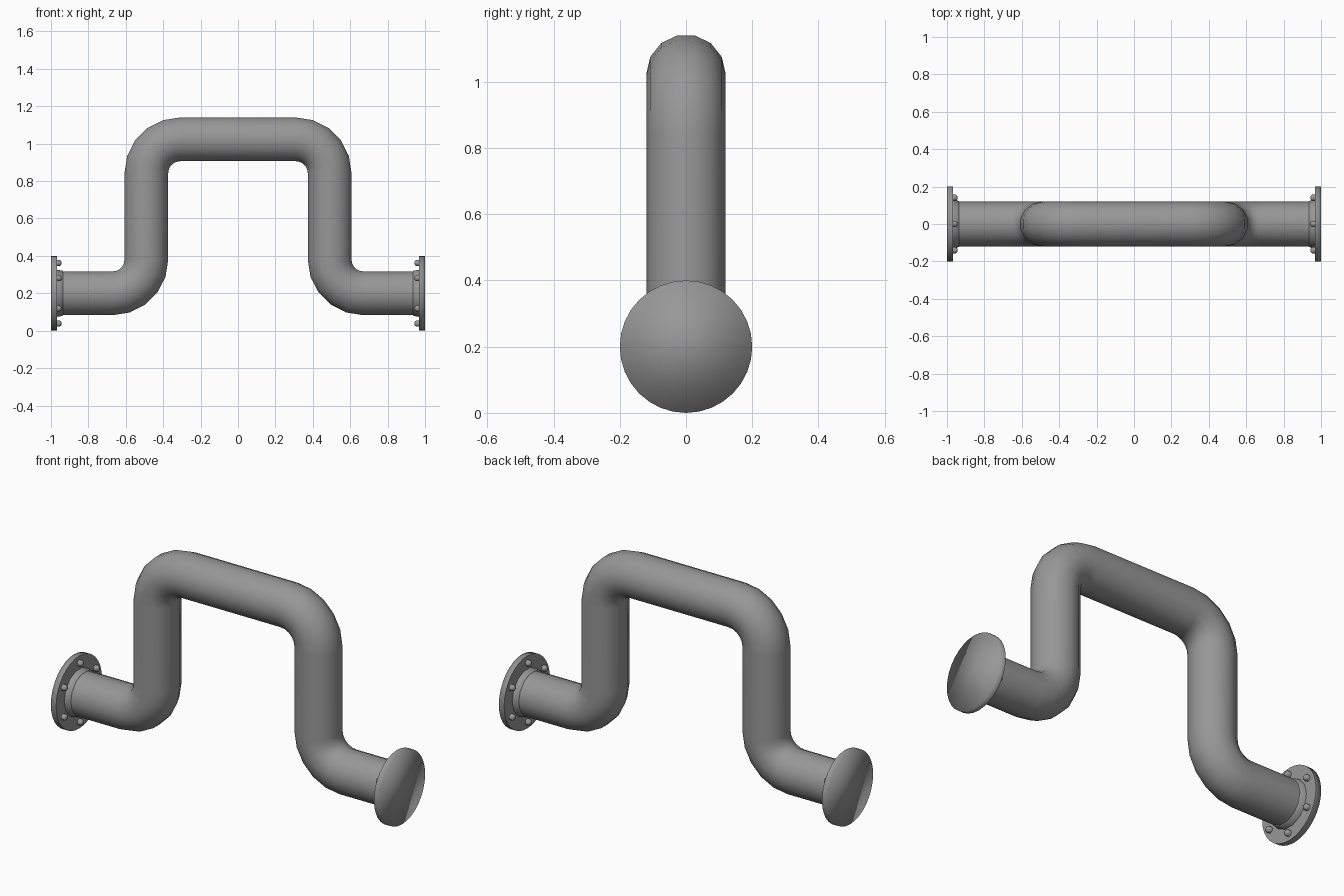
import bpy, bmesh, math
from mathutils import Vector

if "Cube" in bpy.data.objects:
    bpy.data.objects.remove(bpy.data.objects["Cube"])

PIPE_R, LOW_Z, TOP_Z, LEG_X, BEND = 0.12, 0.2, 1.023, 0.49, 0.18

# dark grey metal
metal = bpy.data.materials.new("dark_grey_metal")
metal.diffuse_color = (0.31, 0.31, 0.31, 1)
metal.use_nodes = True
metal.node_tree.nodes["Principled BSDF"].inputs["Base Color"].default_value = metal.diffuse_color


def finish(name, bm, mirror=False, angle=40):
    bmesh.ops.recalc_face_normals(bm, faces=bm.faces)
    me = bpy.data.meshes.new(name)
    bm.to_mesh(me)
    bm.free()
    me.materials.append(metal)
    ob = bpy.data.objects.new(name, me)
    bpy.context.collection.objects.link(ob)
    if mirror:
        ob.modifiers.new("mirror", 'MIRROR').use_axis[0] = True
    bpy.ops.object.select_all(action='DESELECT')
    bpy.context.view_layer.objects.active = ob
    ob.select_set(True)
    bpy.ops.object.shade_smooth_by_angle(angle=math.radians(angle))
    return ob


def loft(bm, rings):
    """Skin a list of vertex rings and cap both ends."""
    for a, b in zip(rings, rings[1:]):
        n = len(a)
        for i in range(n):
            bm.faces.new((a[i], a[(i + 1) % n], b[(i + 1) % n], b[i]))
    bm.faces.new(rings[0])
    bm.faces.new(rings[-1])


def ring(bm, centre, side, up, r, n):
    return [bm.verts.new(centre + r * (side * math.cos(a) + up * math.sin(a)))
            for a in (2 * math.pi * i / n for i in range(n))]


def turned(bm, profile, y, z, n):
    """Round part along x from (x, radius) pairs."""
    loft(bm, [ring(bm, Vector((x, y, z)), Vector((0, 1, 0)), Vector((0, 0, 1)), r, n)
              for x, r in profile])


def bend(cx, cz, start, end, turn):
    """Five-segment elbow as (x, z, heading) points."""
    pts = []
    for i in range(6):
        a = math.radians(start + (end - start) * i / 5)
        pts.append((cx + BEND * math.cos(a), cz + BEND * math.sin(a),
                    a + turn * math.pi / 2))
    return pts


# pipe: left half of the path, then reflected
half = [(-0.972, LOW_Z, 0)]
half += bend(-LEG_X - BEND, LOW_Z + BEND, -90, 0, 1)
half += bend(-LEG_X + BEND, TOP_Z - BEND, 180, 90, -1)
path = half + [(0, TOP_Z, 0)] + [(-x, z, -h) for x, z, h in reversed(half)]
bm = bmesh.new()
loft(bm, [ring(bm, Vector((x, 0, z)), Vector((0, 1, 0)),
               Vector((-math.sin(h), 0, math.cos(h))), PIPE_R, 14)
          for x, z, h in path])
finish("pipe", bm)

# end flanges: outer face shaded softly into the rim, inner edge crisp
bm = bmesh.new()
turned(bm, [(1.0, 0.2), (0.968, 0.2)], 0, LOW_Z, 32)
for e in bm.edges:
    if all(v.co.x < 0.98 for v in e.verts):
        e.smooth = False
finish("flange", bm, True, 100)

# weld collars behind the flanges
bm = bmesh.new()
turned(bm, [(0.972, 0.13), (0.938, 0.124), (0.934, 0.119)], 0, LOW_Z, 14)
finish("collar", bm, True, 80)

# six bolts per flange
bm = bmesh.new()
for k in range(6):
    a = math.radians(90 + 60 * k)
    turned(bm, [(0.972, 0.017), (0.954, 0.017), (0.947, 0.013), (0.943, 0.006)],
           0.162 * math.cos(a), LOW_Z + 0.162 * math.sin(a), 10)
finish("flange_bolts", bm, True, 60)
